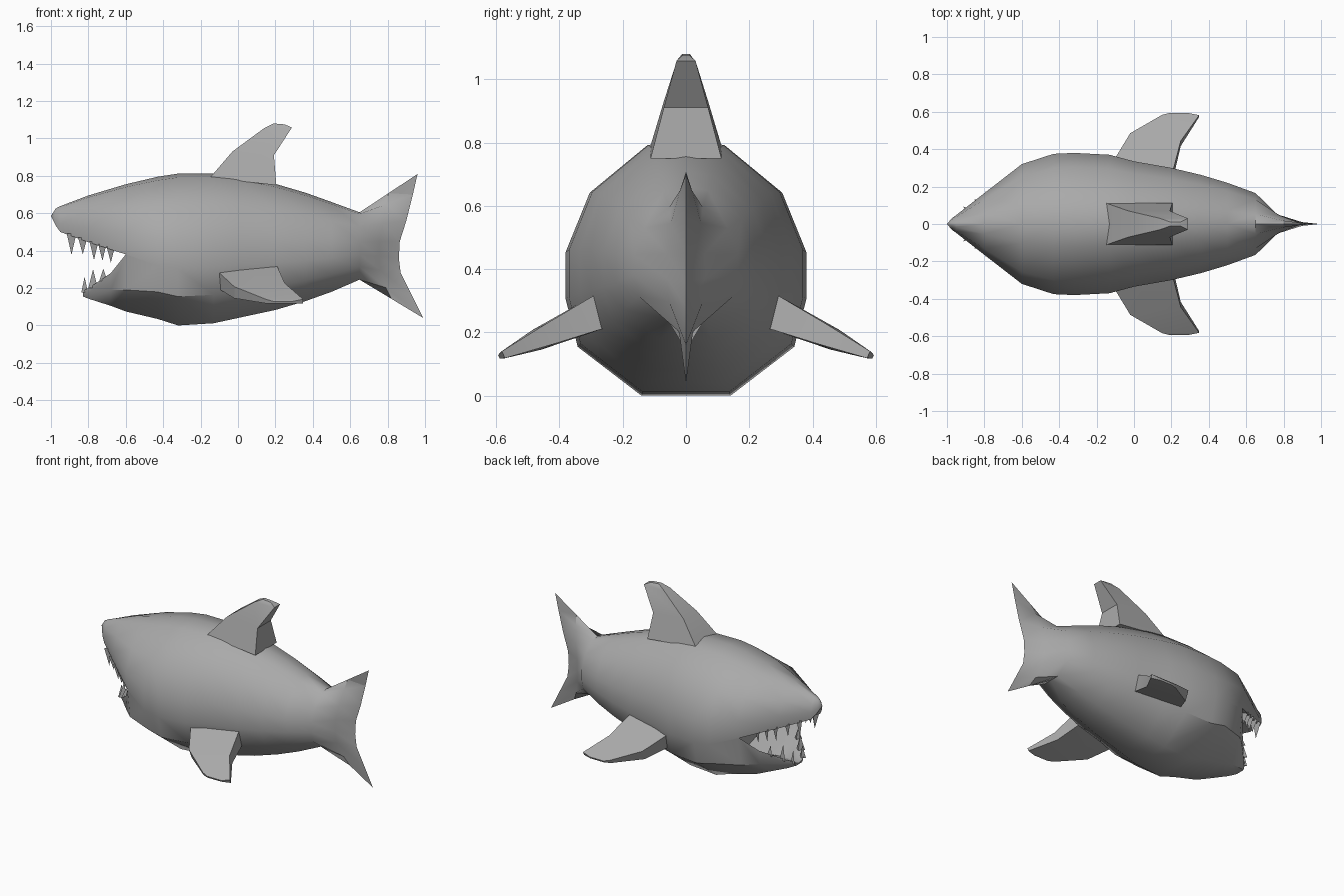
import bpy, bmesh, math
from mathutils import Vector

if "Cube" in bpy.data.objects:
    bpy.data.objects.remove(bpy.data.objects["Cube"])

grey = bpy.data.materials.new("grey skin")
grey.diffuse_color = (0.40, 0.40, 0.40, 1)
grey.use_nodes = True
grey.node_tree.nodes["Principled BSDF"].inputs["Base Color"].default_value = grey.diffuse_color


def finish(name, bm, angle=None):
    bmesh.ops.remove_doubles(bm, verts=bm.verts, dist=0.0005)
    bmesh.ops.recalc_face_normals(bm, faces=bm.faces)
    me = bpy.data.meshes.new(name)
    bm.to_mesh(me)
    bm.free()
    me.materials.append(grey)
    ob = bpy.data.objects.new(name, me)
    bpy.context.collection.objects.link(ob)
    if angle:
        bpy.context.view_layer.objects.active = ob
        ob.select_set(True)
        bpy.ops.object.shade_smooth_by_angle(angle=math.radians(angle))
        ob.select_set(False)
    return ob


def face(bm, pts):
    """Add a face, skipping repeated corners."""
    out = []
    for p in pts:
        if all((Vector(p) - Vector(q)).length > 0.0005 for q in out):
            out.append(p)
    if len(out) > 2:
        bm.faces.new([bm.verts.new(p) for p in out])


def loft(bm, rows):
    """Skin neighbouring half sections on both sides of the body."""
    for a, b in zip(rows, rows[1:]):
        for i in range(len(a) - 1):
            for s in (1, -1):
                face(bm, [(x, s * y, z) for x, y, z in (a[i], a[i + 1], b[i + 1], b[i])])


# Body half section, from the back ridge down to the belly: (width, height) fractions
SECTION = [(0, 1), (.32, .975), (.8, .79), (1, .56), (1, .375), (.9, .19), (.37, 0), (0, 0)]
# x, top, bottom, half width
STATIONS = [(-.43, .795, .035, .375), (-.32, .812, 0, .38), (-.13, .812, .012, .37), (0, .80, .04, .335),
            (.2, .757, .083, .30), (.36, .71, .13, .262), (.5, .66, .18, .22), (.65, .605, .245, .165)]
body = [[(x, w * a, lo + (hi - lo) * b) for a, b in SECTION] for x, hi, lo, w in STATIONS]
# Forked tail: the last section thins into a vertical trailing edge
FORK = [(.96, .81), (.935, .70), (.90, .56), (.865, .45), (.86, .36), (.87, .28), (.93, .16), (.99, .04)]
end = body[-1]
mid = [(p[0] + (f[0] - p[0]) * .5, p[1] * .36, p[2] + (f[1] - p[2]) * .5) for p, f in zip(end, FORK)]
body += [mid, [(x, 0, z) for x, z in FORK]]

# Upper head: x, top, lip, half width
HEAD = [(-.6, .755, .38, .32), (-.8, .695, .445, .165), (-.95, .638, .50, .048), (-.975, .625, .535, .03)]
SNOUT = [(0, 1), (.32, .96), (.8, .68), (1, .32), (.94, 0)]
head = [body[0][:5]]
head += [[(x, w * a, lo + (hi - lo) * b) for a, b in SNOUT] for x, hi, lo, w in HEAD]
head.append([(-1, 0, .585)] * 5)
palate = [[r[4], (r[4][0], 0, r[4][2] + .25 * r[4][1])] for r in head]

# Lower jaw: x, rim, side and keel points
JAW = [(-.6, (.3008, .38), (.275, .19), (.13, .075)),
       (-.68, (.205, .28), (.20, .19), (.11, .105)),
       (-.79, (.085, .205), (.085, .18), (.06, .14)),
       (-.83, (.045, .185), (.04, .165), (.03, .155))]
jaw = [body[0][4:]]
jaw += [[(x, *rim), (x, *side), (x, *keel), (x, 0, keel[1])] for x, rim, side, keel in JAW]
floor = [[r[0], (r[0][0], r[0][1] * .8, r[0][2] * .45 + r[1][2] * .55),
          (r[0][0], 0, r[1][2] * .75 + r[3][2] * .25)] for r in jaw]

bm = bmesh.new()
for rows in (body, head, palate, jaw, floor):
    loft(bm, rows)
# Throat wall and jaw front
for s in (1, -1):
    m = lambda p: (p[0], s * p[1], p[2])
    face(bm, [m(p) for p in (palate[0][0], palate[0][1], floor[0][2], floor[0][1])])
    face(bm, [m(p) for p in (*jaw[-1], floor[-1][2], floor[-1][1])])
finish("body", bm, 38)


# Teeth: slim pyramids set along both lips
def along(rows, k, x):
    for a, b in zip(rows, rows[1:]):
        p, q = a[k], b[k]
        if q[0] <= x <= p[0]:
            return Vector(p).lerp(Vector(q), (p[0] - x) / (p[0] - q[0]))


def teeth(name, rows, k, specs, up):
    bm = bmesh.new()
    for x, length, r in specs:
        c = along(rows, k, x)
        c.y *= .92
        for s in (1, -1):
            base = [(c.x + r * dx, s * c.y + r * dy, c.z - up * .015)
                    for dx, dy in ((-1, .45), (1, -.1), (.1, -.8))]
            if s < 0:
                base = [(bx, -(by + c.y) - c.y, bz) for bx, by, bz in base]
            tip = (c.x, s * c.y * .95, c.z + up * length)
            face(bm, base)
            for i in range(3):
                face(bm, [base[i], base[(i + 1) % 3], tip])
    finish(name, bm)


teeth("upper_teeth", head, 4, [(-.89, .10, .026), (-.83, .075, .025), (-.77, .085, .024),
                               (-.725, .075, .022), (-.68, .07, .022)], -1)
teeth("lower_teeth", jaw, 0, [(-.82, .07, .018), (-.775, .085, .025), (-.72, .05, .022)], 1)


# Fins: tapered slabs, rows are front x, front height, rear x, rear height, half thickness
def fin(name, rows, origin, angle):
    out = Vector((0, math.sin(angle), math.cos(angle)))
    side = Vector((0, math.cos(angle), -math.sin(angle)))
    rings = []
    for fx, fh, rx, rh, t in rows:
        rings.append([Vector(origin) + Vector((x, 0, 0)) + out * h + side * u
                      for x, h, u in ((fx, fh, t), (rx, rh, t), (rx, rh, -t), (fx, fh, -t))])
    bm = bmesh.new()
    for a, b in zip(rings, rings[1:]):
        for i in range(4):
            j = (i + 1) % 4
            face(bm, [a[i], a[j], b[j], b[i]])
    face(bm, rings[0])
    face(bm, rings[-1])
    finish(name, bm, 25)


fin("dorsal_fin", [(-.15, .04, .205, 0, .112), (-.03, .18, .192, .16, .07),
                   (.14, .305, .288, .308, .03), (.19, .33, .25, .325, .012)], (0, 0, .75), 0)
PECTORAL = [(-.145, 0, .207, 0, .056), (-.02, .235, .25, .19, .034),
            (.15, .352, .348, .35, .012), (.19, .366, .29, .366, .006)]
for side, s in (("left", 1), ("right", -1)):
    fin(side + "_pectoral_fin", PECTORAL, (0, s * .257, .272), s * math.radians(114))
